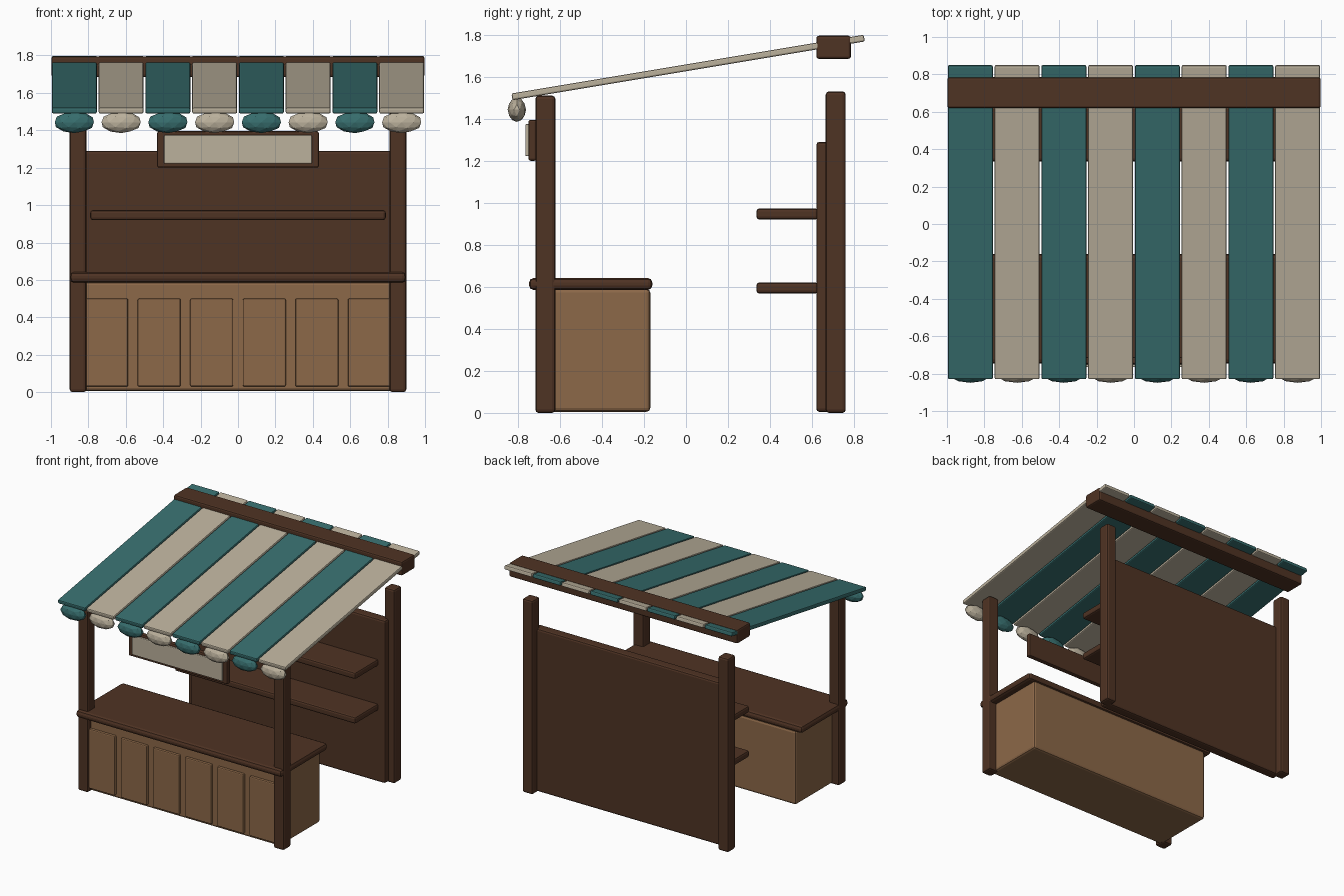
import bpy, bmesh, math
from mathutils import Matrix

if "Cube" in bpy.data.objects:
    bpy.data.objects.remove(bpy.data.objects["Cube"])


def material(name, rgb):
    m = bpy.data.materials.new(name)
    m.diffuse_color = (*rgb, 1)
    m.use_nodes = True
    m.node_tree.nodes["Principled BSDF"].inputs["Base Color"].default_value = m.diffuse_color
    return m


DARK = material("dark wood", (0.078, 0.033, 0.017))
LIGHT = material("light wood", (0.262, 0.138, 0.065))
TEAL = material("teal cloth", (0.038, 0.155, 0.155))
CREAM = material("cream cloth", (0.50, 0.44, 0.335))


def finish(name, bm, mat):
    me = bpy.data.meshes.new(name)
    bm.to_mesh(me)
    bm.free()
    me.materials.append(mat)
    ob = bpy.data.objects.new(name, me)
    bpy.context.collection.objects.link(ob)
    return ob


def box(name, x, y, z, mat, bevel=0.012, segments=2):
    """Bevelled box from (min, max) ranges."""
    bm = bmesh.new()
    bmesh.ops.create_cube(bm, size=1)
    size = [r[1] - r[0] for r in (x, y, z)]
    mid = [(r[1] + r[0]) / 2 for r in (x, y, z)]
    bmesh.ops.scale(bm, vec=size, verts=bm.verts)
    ob = finish(name, bm, mat)
    ob.location = mid
    mod = ob.modifiers.new("bevel", "BEVEL")
    mod.width = bevel
    mod.segments = segments
    return ob


# Corner posts
for side, label in ((-1, "left"), (1, "right")):
    xs = sorted((side * 0.81, side * 0.90))
    box(f"front_post_{label}", xs, (-0.717, -0.622), (0, 1.51), DARK, 0.015)
    box(f"back_post_{label}", xs, (0.665, 0.76), (0, 1.53), DARK, 0.015)

# Counter with front panels
box("counter_body", (-0.84, 0.84), (-0.68, -0.17), (0.005, 0.59), LIGHT, 0.018)
box("counter_top", (-0.898, 0.898), (-0.747, -0.16), (0.585, 0.642), DARK, 0.022)
for i in range(6):
    cx = (i - 2.5) * 0.281
    box(f"counter_panel_{i + 1}", (cx - 0.115, cx + 0.115), (-0.70, -0.67),
        (0.03, 0.50), LIGHT, 0.008)

# Back wall and shelves
box("back_wall", (-0.85, 0.85), (0.62, 0.70), (0.005, 1.29), DARK, 0.015)
for name, z in (("lower_shelf", 0.568), ("upper_shelf", 0.92)):
    box(name, (-0.79, 0.79), (0.335, 0.63), (z, z + 0.053), DARK, 0.014)

# Hanging sign
box("sign_board", (-0.432, 0.432), (-0.75, -0.71), (1.20, 1.395), DARK, 0.01)
box("sign_face", (-0.395, 0.395), (-0.765, -0.745), (1.222, 1.375), CREAM, 0.006)

# Ridge beam
box("roof_beam", (-0.998, 0.998), (0.62, 0.785), (1.685, 1.795), DARK, 0.012)

# Sloped awning strips with faceted tassels along the front edge
slope = math.atan2(0.28, 1.68)
for i in range(8):
    cx = -0.875 + 0.25 * i
    mat = CREAM if i % 2 else TEAL
    strip = box(f"awning_strip_{i + 1}", (cx - 0.12, cx + 0.12), (-0.84, 0.86),
                (1.628, 1.66), mat, 0.008)
    strip.rotation_euler.x = slope
    bm = bmesh.new()
    bmesh.ops.create_icosphere(bm, subdivisions=2, radius=1,
                               matrix=Matrix.Diagonal((0.11, 0.044, 0.058, 1)))
    tassel = finish(f"awning_tassel_{i + 1}", bm, mat)
    tassel.location = (cx, -0.805, 1.443)
